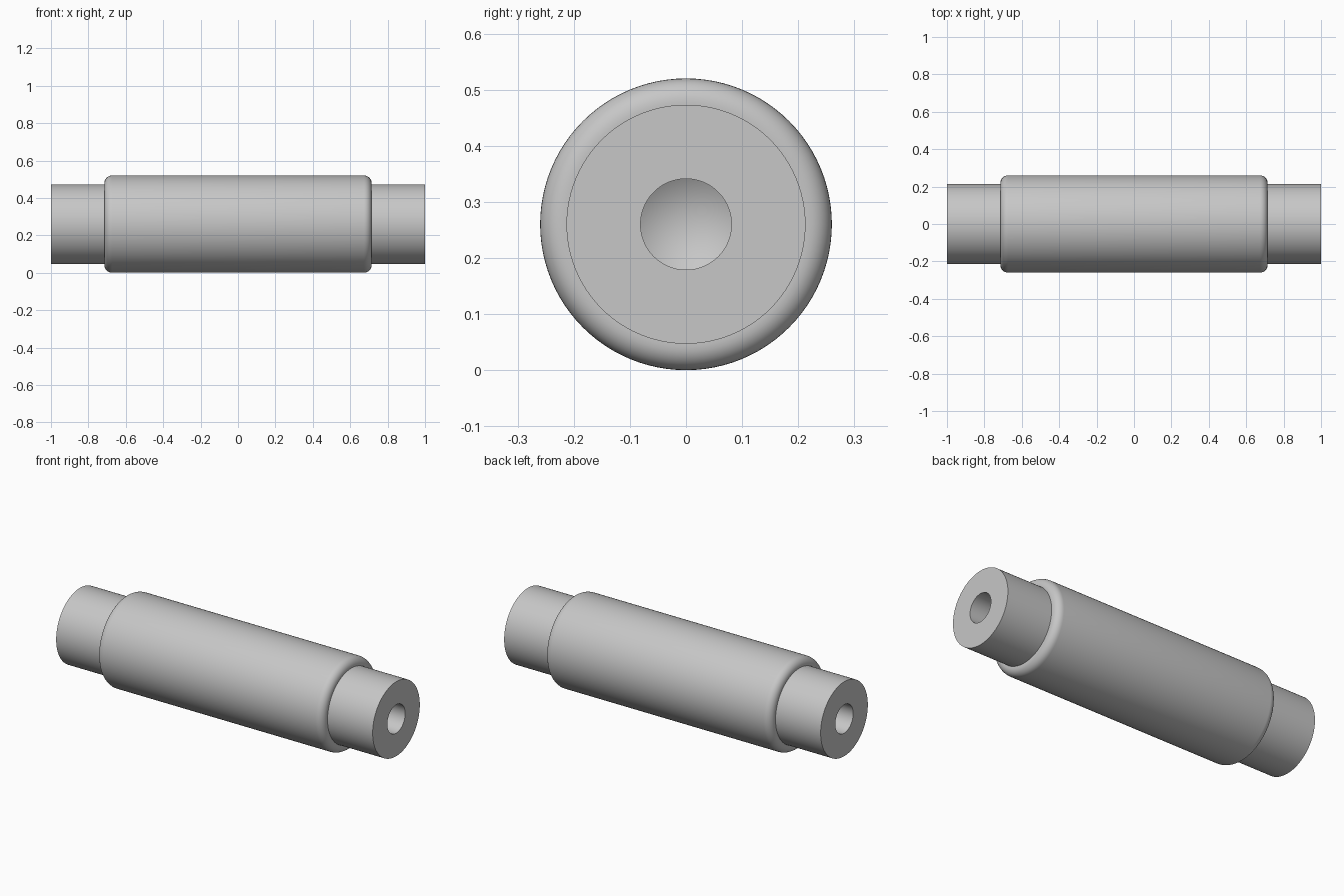
import bpy, bmesh, math
from mathutils import Matrix, Vector

cube = bpy.data.objects.get("Cube")
if cube:
    bpy.data.objects.remove(cube, do_unlink=True)

BODY_R, NECK_R, BORE_R = 0.26, 0.213, 0.081
SHOULDER, FILLET, BORE_DEPTH, TIP = 0.715, 0.042, 0.25, 0.05
SEGMENTS = 96

steel = bpy.data.materials.new("plain grey steel")
steel.use_nodes = True
grey = (0.57, 0.57, 0.57, 1)
steel.diffuse_color = grey
steel.node_tree.nodes["Principled BSDF"].inputs["Base Color"].default_value = grey

# Half profile as (x, radius): outer wall, rounded shoulder, neck, drilled centre hole
half = []
for i in range(9):
    a = math.pi / 2 * (1 - i / 8)
    half.append((SHOULDER - FILLET + FILLET * math.cos(a),
                 BODY_R - FILLET + FILLET * math.sin(a)))
half += [(SHOULDER, NECK_R), (1, NECK_R), (1, BORE_R),
         (1 - BORE_DEPTH, BORE_R), (1 - BORE_DEPTH - TIP, 0)]
profile = [(-x, r) for x, r in reversed(half)] + half

# Turn the profile around the x axis
bm = bmesh.new()
verts = [bm.verts.new((x, 0, r)) for x, r in profile]
edges = [bm.edges.new(pair) for pair in zip(verts, verts[1:])]
bmesh.ops.spin(bm, geom=verts + edges, cent=(0, 0, 0), axis=(1, 0, 0),
               angle=math.tau, steps=SEGMENTS)
bmesh.ops.remove_doubles(bm, verts=bm.verts, dist=1e-5)
bmesh.ops.recalc_face_normals(bm, faces=bm.faces)
bmesh.ops.transform(bm, matrix=Matrix.Translation(Vector((0, 0, BODY_R))), verts=bm.verts)

mesh = bpy.data.meshes.new("stepped_shaft")
bm.to_mesh(mesh)
bm.free()
mesh.materials.append(steel)
shaft = bpy.data.objects.new("stepped_shaft", mesh)
bpy.context.collection.objects.link(shaft)

# Smooth curved walls, keep turned corners crisp
bpy.ops.object.select_all(action='DESELECT')
shaft.select_set(True)
bpy.context.view_layer.objects.active = shaft
bpy.ops.object.shade_smooth_by_angle(angle=math.radians(30))
